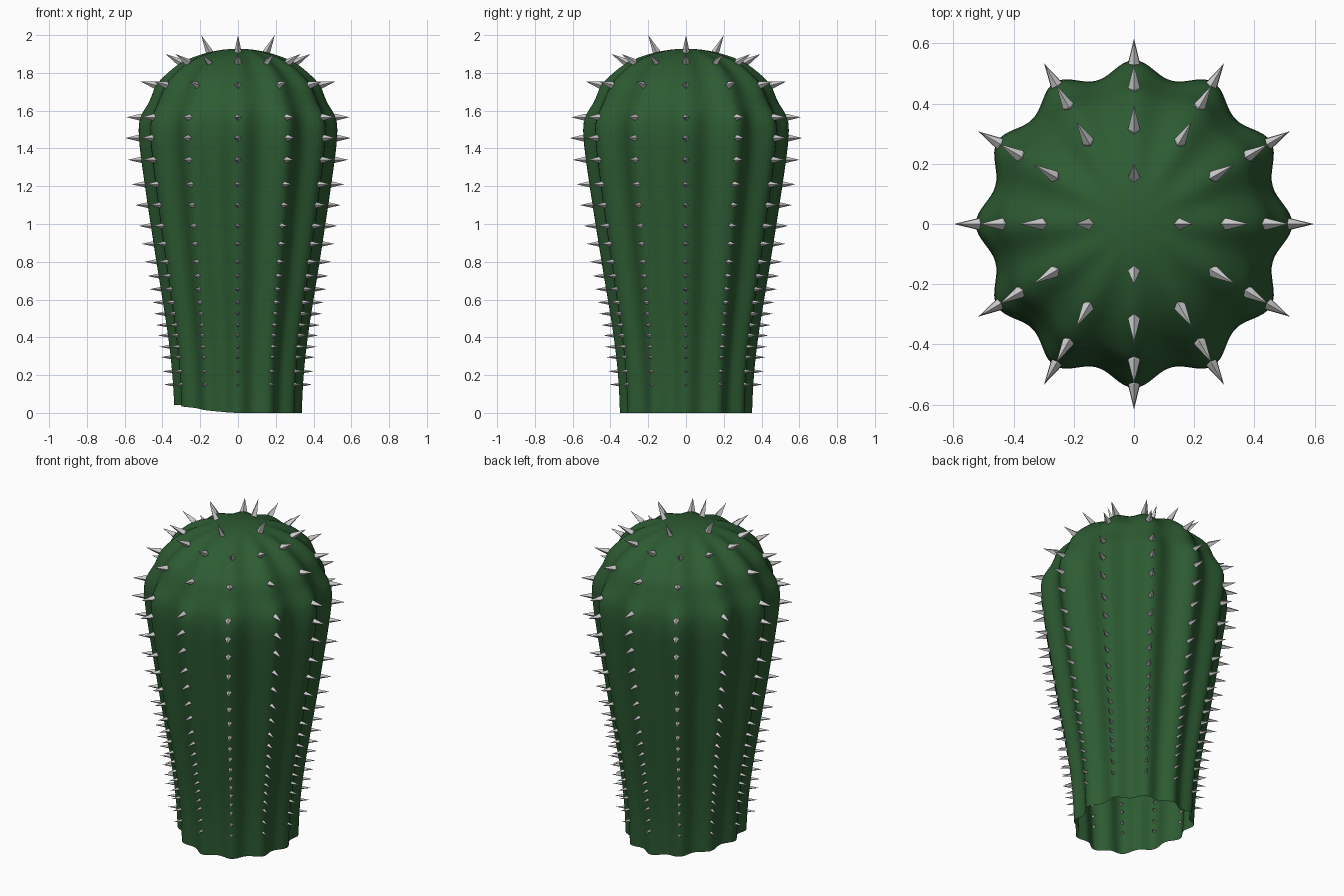
import bpy, bmesh
from math import sin, cos, pi, radians
from mathutils import Vector

if "Cube" in bpy.data.objects:
    bpy.data.objects.remove(bpy.data.objects["Cube"])

RIBS, SEG = 12, 96
SY = 1.035  # body is slightly deeper than wide

# (height, rib radius, groove radius)
PROFILE = [
    (0.0, 0.340, 0.305), (0.15, 0.345, 0.310), (0.3, 0.358, 0.322),
    (0.45, 0.378, 0.340), (0.6, 0.402, 0.361), (0.8, 0.435, 0.390),
    (1.0, 0.466, 0.418), (1.2, 0.496, 0.445), (1.35, 0.517, 0.465),
    (1.46, 0.530, 0.477), (1.54, 0.530, 0.474), (1.59, 0.510, 0.464),
    (1.64, 0.473, 0.445), (1.69, 0.455, 0.425), (1.74, 0.438, 0.400),
    (1.79, 0.385, 0.352), (1.835, 0.335, 0.300), (1.87, 0.275, 0.243),
    (1.893, 0.213, 0.193), (1.911, 0.150, 0.142), (1.924, 0.080, 0.080),
]


def rib_radius(z):
    for (z0, r0, _), (z1, r1, _) in zip(PROFILE, PROFILE[1:]):
        if z0 <= z <= z1:
            return r0 + (r1 - r0) * (z - z0) / (z1 - z0)
    return PROFILE[-1][1]


def finish(bm, name):
    bmesh.ops.recalc_face_normals(bm, faces=bm.faces)
    me = bpy.data.meshes.new(name)
    bm.to_mesh(me)
    bm.free()
    ob = bpy.data.objects.new(name, me)
    bpy.context.collection.objects.link(ob)
    return ob


# Ribbed body, open underneath
bm = bmesh.new()
rings = []
for i, (z, rr, rg) in enumerate(PROFILE):
    ring = []
    for k in range(SEG):
        a = 2 * pi * k / SEG
        w = (0.5 + 0.5 * cos(RIBS * a)) ** 1.15
        r = rg + (rr - rg) * w
        # bottom rim lifts a little on the left side
        lift = 0.042 * max(0.0, -cos(a)) ** 1.6 if i == 0 else 0.0
        ring.append(bm.verts.new((r * cos(a), r * sin(a) * SY, z + lift)))
    rings.append(ring)
for lo, hi in zip(rings, rings[1:]):
    for k in range(SEG):
        n = (k + 1) % SEG
        bm.faces.new((lo[k], lo[n], hi[n], hi[k]))
top = bm.verts.new((0, 0, 1.929))
for k in range(SEG):
    bm.faces.new((rings[-1][k], rings[-1][(k + 1) % SEG], top))
body = finish(bm, "cactus_body")
for p in body.data.polygons:
    p.use_smooth = True
sub = body.modifiers.new("smooth", 'SUBSURF')
sub.levels = sub.render_levels = 1
green = bpy.data.materials.new("cactus_green")
green.diffuse_color = (0.026, 0.105, 0.032, 1)
green.use_nodes = True
green.node_tree.nodes["Principled BSDF"].inputs["Base Color"].default_value = green.diffuse_color
body.data.materials.append(green)

# Four-sided spines with a short pointed root
bm = bmesh.new()


def spine(a, r, z, elev, length, width):
    d = Vector((cos(a) * cos(elev), sin(a) * cos(elev), sin(elev)))
    side = Vector((-sin(a), cos(a), 0))
    up = d.cross(side)
    c = Vector((r * cos(a), r * sin(a) * SY, z))
    tip, root = bm.verts.new(c + d * length), bm.verts.new(c - d * length * 0.4)
    mid = [bm.verts.new(c + v * width) for v in (side, up, -side, -up)]
    for k in range(4):
        bm.faces.new((mid[k], mid[(k + 1) % 4], tip))
        bm.faces.new((mid[(k + 1) % 4], mid[k], root))


ROWS = [0.15, 0.22, 0.295, 0.35, 0.41, 0.465, 0.525, 0.585, 0.655, 0.725,
        0.80, 0.895, 0.99, 1.10, 1.21, 1.34, 1.455, 1.565]
for k in range(RIBS):
    a = 2 * pi * k / RIBS
    for z in ROWS:
        t = z / 1.565
        spine(a, rib_radius(z) - 0.006, z, 0, 0.052 + 0.024 * t, 0.009 + 0.010 * t)
    spine(a, 0.437, 1.735, radians(14), 0.08, 0.02)
    spine(a, 0.305, 1.855, radians(30), 0.09, 0.02)
for k in range(4):
    spine(k * pi / 2, 0.15, 1.908, radians(64), 0.102, 0.02)
finish(bm, "spines")
